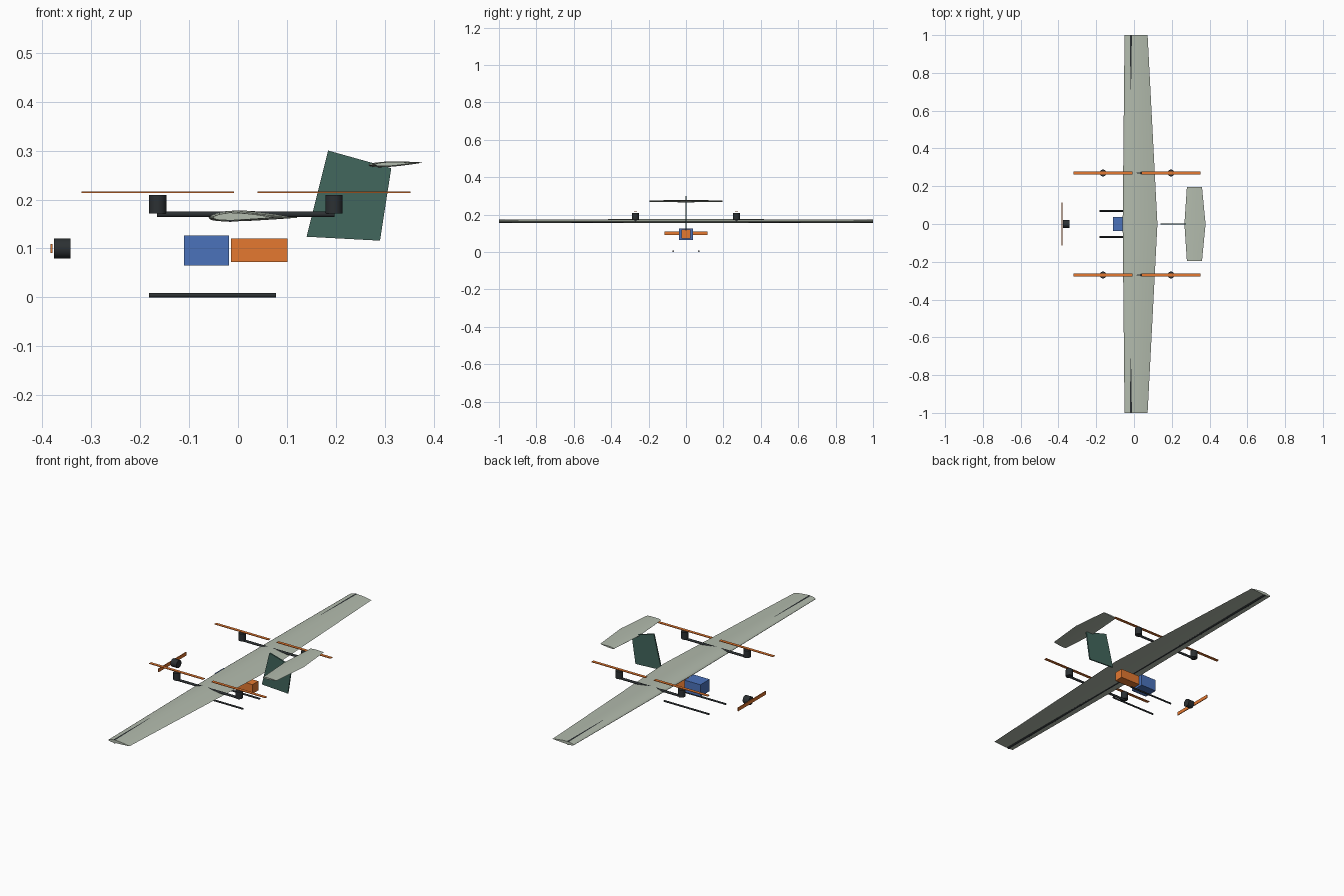
import bpy, bmesh, math
from mathutils import Matrix, Vector

if "Cube" in bpy.data.objects:
    bpy.data.objects.remove(bpy.data.objects["Cube"])


def mat(name, r, g, b):
    m = bpy.data.materials.new(name)
    m.diffuse_color = (r, g, b, 1)
    m.use_nodes = True
    m.node_tree.nodes["Principled BSDF"].inputs["Base Color"].default_value = m.diffuse_color
    return m


SKIN = mat("pale_skin", .45, .50, .42)
GREEN = mat("dark_green", .055, .135, .11)
DARK = mat("carbon", .025, .03, .033)
ORANGE = mat("orange", .78, .19, .03)
BLUE = mat("blue", .07, .17, .50)


def finish(name, bm, material, smooth=True):
    bmesh.ops.recalc_face_normals(bm, faces=bm.faces[:])
    me = bpy.data.meshes.new(name)
    bm.to_mesh(me)
    bm.free()
    ob = bpy.data.objects.new(name, me)
    bpy.context.collection.objects.link(ob)
    me.materials.append(material)
    if smooth:
        bpy.context.view_layer.objects.active = ob
        ob.select_set(True)
        bpy.ops.object.shade_smooth_by_angle(angle=math.radians(35))
        ob.select_set(False)
    return ob


def box(name, x, y, z, material):
    # x, y and z are (min, max) pairs
    bm = bmesh.new()
    lo, hi = Vector((x[0], y[0], z[0])), Vector((x[1], y[1], z[1]))
    bmesh.ops.create_cube(bm, size=1, matrix=Matrix.Translation((lo + hi) / 2)
                          @ Matrix.Diagonal((*(hi - lo), 1)))
    return finish(name, bm, material, False)


def rod(name, a, b, r, material, sides=24):
    a, b = Vector(a), Vector(b)
    rot = (b - a).to_track_quat('Z', 'Y').to_matrix().to_4x4()
    bm = bmesh.new()
    bmesh.ops.create_cone(bm, cap_ends=True, segments=sides, radius1=r, radius2=r,
                          depth=(b - a).length,
                          matrix=Matrix.Translation((a + b) / 2) @ rot)
    return finish(name, bm, material)


def airfoil(thick, camber, n=14):
    # closed four-digit style section, unit chord
    def t(x):
        return 5 * thick * (.2969 * math.sqrt(x) - .126 * x - .3516 * x**2
                            + .2843 * x**3 - .1036 * x**4)

    def c(x):
        p = .4
        if x < p:
            return camber / p**2 * (2 * p * x - x * x)
        return camber / (1 - p)**2 * (1 - 2 * p + 2 * p * x - x * x)
    xs = [(1 - math.cos(math.pi * i / n)) / 2 for i in range(n + 1)]
    return ([(x, c(x) + t(x)) for x in reversed(xs)]
            + [(x, c(x) - t(x)) for x in xs[1:-1]])


def lifting_surface(name, stations, section, rise=0):
    # stations: (y, leading x, trailing x, z)
    bm = bmesh.new()
    rings = [[bm.verts.new((x0 + (x1 - x0) * u, y, z + (x1 - x0) * (v + rise * u)))
              for u, v in section] for y, x0, x1, z in stations]
    n = len(section)
    for a, b in zip(rings, rings[1:]):
        for i in range(n):
            j = (i + 1) % n
            bm.faces.new((a[i], a[j], b[j], b[i]))
    bm.faces.new(rings[0])
    bm.faces.new(rings[-1])
    return finish(name, bm, SKIN)


# main wing and its spar tube
lifting_surface("wing", [(-1, -.05, .072, .163), (0, -.06, .124, .163),
                         (1, -.05, .072, .163)], airfoil(.12, .02))
rod("wing_spar", (-.016, -.999, .164), (-.016, .999, .164), .0098, DARK)

# T-tail
lifting_surface("tailplane", [(-.195, .28, .36, .271), (0, .267, .379, .27),
                              (.195, .28, .36, .271)], airfoil(.10, 0), .05)
bm = bmesh.new()
outline = [(.14, .124), (.29, .116), (.313, .264), (.184, .300)]
f = bm.faces.new([bm.verts.new((x, -.0035, z)) for x, z in outline])
ext = bmesh.ops.extrude_face_region(bm, geom=[f])
bmesh.ops.translate(bm, vec=(0, .007, 0),
                    verts=[v for v in ext["geom"] if isinstance(v, bmesh.types.BMVert)])
finish("tail_fin", bm, GREEN, False)

# lift booms with motors and propellers, landing skids
for side, s in (("left", -1), ("right", 1)):
    y = s * .27
    rod(f"{side}_boom", (-.165, y, .17), (.197, y, .17), .006, DARK, 16)
    for end, x in (("fore", -.164), ("aft", .196)):
        rod(f"{side}_{end}_lift_motor", (x, y, .171), (x, y, .209), .0178, DARK)
        box(f"{side}_{end}_lift_propeller", (x - .156, x + .156),
            (y - .008, y + .008), (.213, .216), ORANGE)
    rod(f"{side}_skid", (-.182, s * .069, .0045), (.078, s * .069, .0045), .0045, DARK, 16)

# nose motor and propeller
rod("nose_motor", (-.376, 0, .1), (-.342, 0, .1), .0205, DARK)
box("nose_propeller", (-.383, -.379), (-.115, .115), (.091, .109), ORANGE)

# payload boxes
box("battery", (-.11, -.018), (-.038, .038), (.065, .127), BLUE)
box("payload", (-.014, .101), (-.024, .024), (.072, .12), ORANGE)
